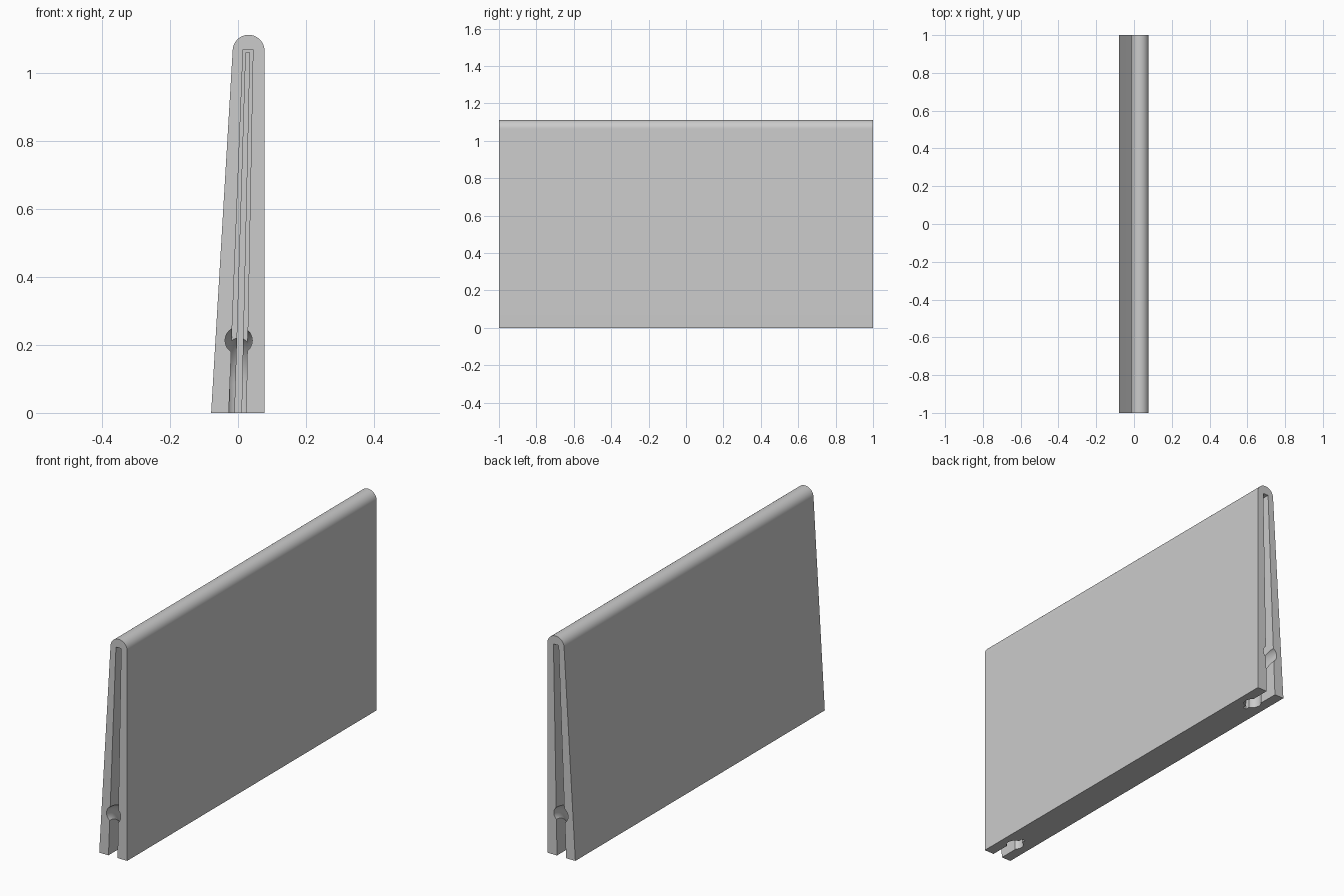
import bpy, bmesh, math
from mathutils import Vector

cube = bpy.data.objects.get("Cube")
if cube:
    bpy.data.objects.remove(cube, do_unlink=True)

grey = bpy.data.materials.new("plain_grey")
grey.use_nodes = True
grey.diffuse_color = (0.6, 0.6, 0.6, 1)
grey.node_tree.nodes["Principled BSDF"].inputs["Base Color"].default_value = grey.diffuse_color


def loft(name, rings):
    """Closed solid through a list of equally long rings of points."""
    bm = bmesh.new()
    loops = [[bm.verts.new(p) for p in ring] for ring in rings]
    n = len(loops[0])
    for a, b in zip(loops, loops[1:]):
        for i in range(n):
            bm.faces.new((a[i], a[(i + 1) % n], b[(i + 1) % n], b[i]))
    bm.faces.new(loops[0])
    bm.faces.new(loops[-1])
    bmesh.ops.recalc_face_normals(bm, faces=bm.faces)
    mesh = bpy.data.meshes.new(name)
    bm.to_mesh(mesh)
    bm.free()
    obj = bpy.data.objects.new(name, mesh)
    mesh.materials.append(grey)
    bpy.context.collection.objects.link(obj)
    return obj


def prism(name, profile, y0, y1):
    return loft(name, [[(x, y, z) for x, z in profile] for y in (y0, y1)])


def tube(name, side, radius):
    """Round channel that enters the end and bends down to the underside."""
    hole_z, bend, x = 0.213, 0.13, 0.002
    path = [(-0.05, hole_z, 0)]
    for i in range(17):
        a = math.pi / 2 * i / 16
        path.append((bend * math.sin(a), hole_z - bend * (1 - math.cos(a)), a))
    path.append((bend, -0.05, math.pi / 2))
    rings = []
    for depth, z, a in path:
        ring = []
        for k in range(32):
            t = math.tau * k / 32
            u, v = radius * math.cos(t), radius * math.sin(t)
            ring.append(Vector((x + u, side * (1 - depth - v * math.sin(a)),
                                z + v * math.cos(a))))
        rings.append(ring)
    return loft(name, rings)


# Tapered body with a rounded top
profile = [(-0.079, 0), (0.078, 0)]
for i in range(25):
    a = math.radians(-0.1 + 176.7 * i / 24)
    profile.append((0.0312 + 0.0468 * math.cos(a), 1.065 + 0.0468 * math.sin(a)))
body = prism("folded_body", profile, -1, 1)

# Leaning slots, fine slits and bent channels at both ends
wide = [(-0.029, -0.05), (0.023, -0.05), (0.044, 1.068), (0.015, 1.068)]
fine = [(-0.011, -0.05), (0.009, -0.05), (0.034, 1.06), (0.023, 1.06)]
cutters = []
for side in (-1, 1):
    cutters.append(prism("slot_cutter", wide, side * 1.05, side * 0.9))
    cutters.append(prism("slit_cutter", fine, side * 1.06, side * 0.81))
    cutters.append(tube("channel_cutter", side, 0.04))

bpy.ops.object.select_all(action='DESELECT')
body.select_set(True)
bpy.context.view_layer.objects.active = body
for cutter in cutters:
    cutter.hide_render = True
    mod = body.modifiers.new("cut", 'BOOLEAN')
    mod.operation = 'DIFFERENCE'
    mod.solver = 'EXACT'
    mod.object = cutter
    bpy.ops.object.modifier_apply(modifier=mod.name)
for cutter in cutters:
    bpy.data.objects.remove(cutter, do_unlink=True)

bpy.ops.object.shade_smooth_by_angle(angle=math.radians(30))
